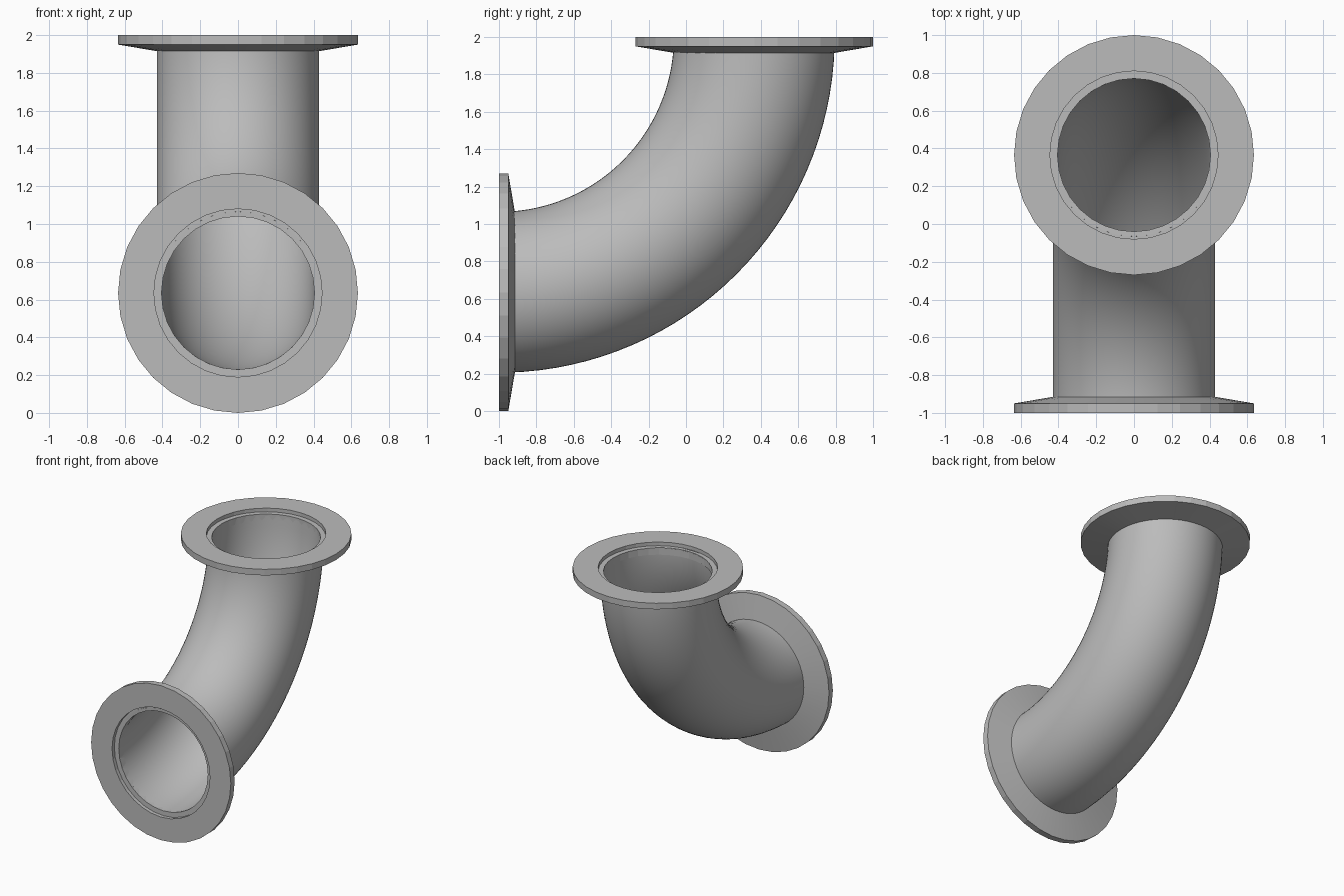
import bpy, bmesh, math
from mathutils import Matrix, Vector

cube = bpy.data.objects.get("Cube")
if cube:
    bpy.data.objects.remove(cube, do_unlink=True)

SIDES = 32
FLANGE_R, PIPE_R, BORE_R, SEAT_R = 0.635, 0.43, 0.405, 0.445
RIM, HUB, SEAT = 0.05, 0.085, 0.03
BEND_R = 2 - FLANGE_R

steel = bpy.data.materials.new("grey_steel")
steel.use_nodes = True
steel.diffuse_color = (0.5, 0.5, 0.5, 1)
steel.node_tree.nodes["Principled BSDF"].inputs["Base Color"].default_value = (0.5, 0.5, 0.5, 1)


def skin(name, rings, angle):
    """Join a closed loop of rings of points into a solid skin."""
    bm = bmesh.new()
    loops = [[bm.verts.new(p) for p in ring] for ring in rings]
    for a, b in zip(loops, loops[1:] + loops[:1]):
        n = len(a)
        for i in range(n):
            j = (i + 1) % n
            bm.faces.new((a[i], a[j], b[j], b[i]))
    bmesh.ops.recalc_face_normals(bm, faces=bm.faces)
    mesh = bpy.data.meshes.new(name)
    bm.to_mesh(mesh)
    bm.free()
    mesh.materials.append(steel)
    obj = bpy.data.objects.new(name, mesh)
    bpy.context.collection.objects.link(obj)
    bpy.ops.object.select_all(action="DESELECT")
    obj.select_set(True)
    bpy.context.view_layer.objects.active = obj
    bpy.ops.object.shade_smooth_by_angle(angle=math.radians(angle))
    return obj


def circle(r, z, sides):
    return [Vector((r * math.cos(t), r * math.sin(t), z))
            for t in (2 * math.pi * i / sides for i in range(sides))]


# Flange: flat face, thin rim, conical back and a shallow seat around the bore
profile = [(SEAT_R, 0), (FLANGE_R, 0), (FLANGE_R, -RIM), (PIPE_R, -HUB),
           (BORE_R, -HUB), (BORE_R, -SEAT), (SEAT_R, -SEAT)]
for name, place in (
        ("top_flange", Matrix.Translation((0, 1 - FLANGE_R, 2))),
        ("front_flange", Matrix.Translation((0, -1, FLANGE_R)) @ Matrix.Rotation(math.pi / 2, 4, "X"))):
    skin(name, [[place @ p for p in circle(r, z, SIDES)] for r, z in profile], 8)

# Elbow pipe: hollow tube swept through a quarter turn between the seats
centre = Matrix.Translation((0, -1, 2))
start = math.asin(SEAT / BEND_R) + 0.005
steps = 32
turns = [start + (math.pi / 2 - 2 * start) * k / steps for k in range(steps + 1)]


def sweep(r, angles):
    return [[centre @ Matrix.Rotation(-a, 4, "X") @ Matrix.Translation((0, BEND_R, 0)) @ p
             for p in circle(r, 0, 64)] for a in angles]


skin("elbow_pipe", sweep(PIPE_R, turns) + sweep(BORE_R, turns[::-1]), 30)
